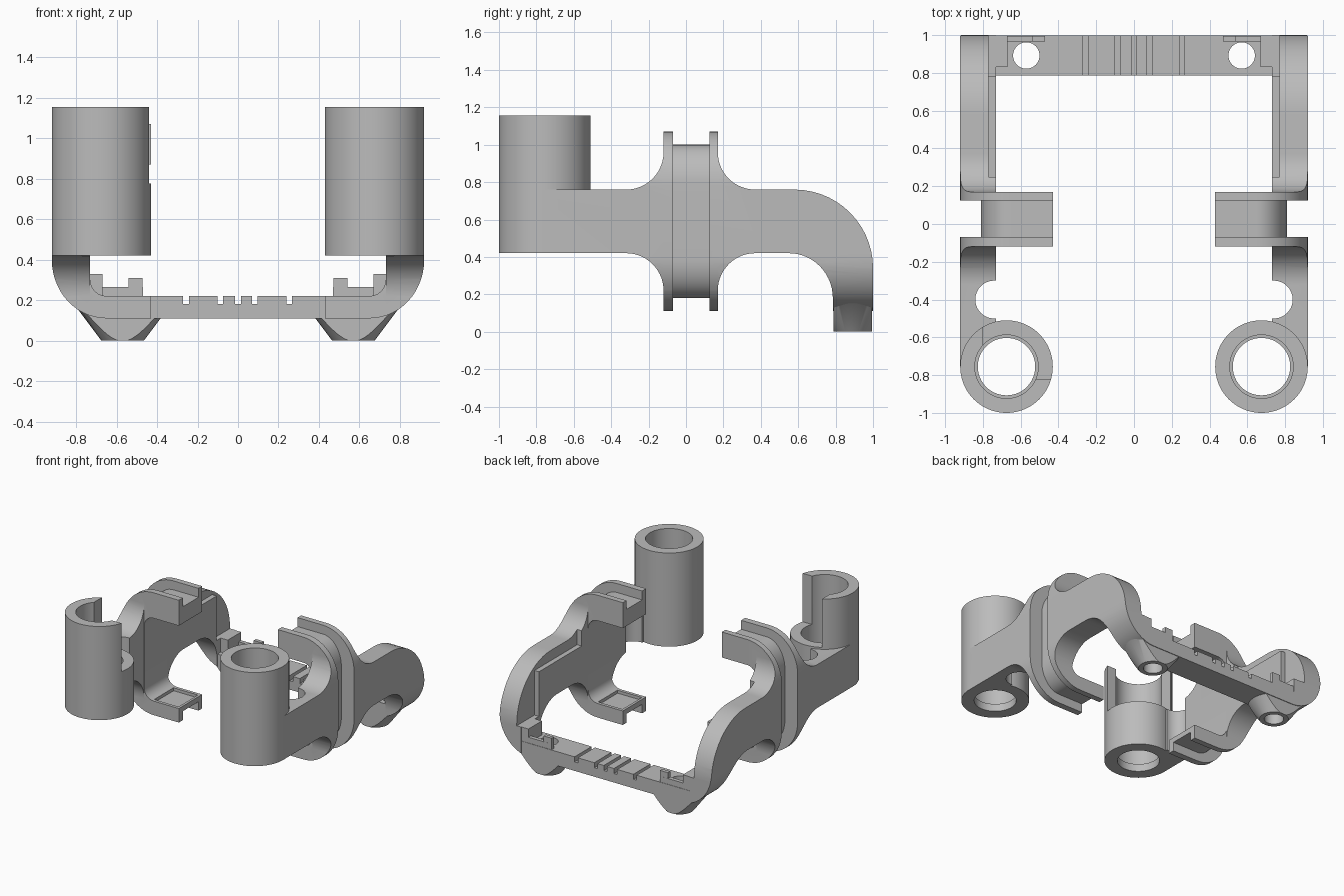
import bpy, bmesh, math
from mathutils import Matrix

if "Cube" in bpy.data.objects:
    bpy.data.objects.remove(bpy.data.objects["Cube"])

grey = bpy.data.materials.new("plain grey")
grey.diffuse_color = (0.5, 0.5, 0.5, 1)
grey.use_nodes = True
grey.node_tree.nodes["Principled BSDF"].inputs["Base Color"].default_value = grey.diffuse_color


def arc(cx, cy, rx, ry, a0, a1, n=14):
    return [(cx + rx * math.cos(math.radians(a0 + (a1 - a0) * i / n)),
             cy + ry * math.sin(math.radians(a0 + (a1 - a0) * i / n))) for i in range(n + 1)]


def finish(name, bm):
    bmesh.ops.recalc_face_normals(bm, faces=bm.faces[:])
    me = bpy.data.meshes.new(name)
    bm.to_mesh(me)
    bm.free()
    me.materials.append(grey)
    ob = bpy.data.objects.new(name, me)
    bpy.context.scene.collection.objects.link(ob)
    return ob


def prism(name, pts, axis, a, b):
    """Extrude a 2D outline along x (outline in yz) or y (outline in xz)."""
    bm = bmesh.new()
    put = (lambda p, t: (t, p[0], p[1])) if axis == 'x' else (lambda p, t: (p[0], t, p[1]))
    lo = [bm.verts.new(put(p, a)) for p in pts]
    hi = [bm.verts.new(put(p, b)) for p in pts]
    bm.faces.new(lo)
    bm.faces.new(hi[::-1])
    for i in range(len(pts)):
        j = (i + 1) % len(pts)
        bm.faces.new((lo[i], lo[j], hi[j], hi[i]))
    return finish(name, bm)


def box(name, x0, x1, y0, y1, z0, z1):
    return prism(name, [(x0, z0), (x1, z0), (x1, z1), (x0, z1)], 'y', y0, y1)


def cone(name, x, y, z0, z1, r0, r1, n=64):
    bm = bmesh.new()
    bmesh.ops.create_cone(bm, cap_ends=True, segments=n, radius1=r0, radius2=r1, depth=z1 - z0,
                          matrix=Matrix.Translation((x, y, (z0 + z1) / 2)))
    return finish(name, bm)


def boolean(ob, other, op):
    m = ob.modifiers.new("bool", 'BOOLEAN')
    m.operation, m.solver, m.object = op, 'EXACT', other
    other.hide_render = True
    bpy.context.view_layer.objects.active = ob
    bpy.ops.object.modifier_apply(modifier=m.name)
    bpy.data.objects.remove(other)


def smooth(ob):
    bpy.ops.object.select_all(action='DESELECT')
    ob.select_set(True)
    bpy.context.view_layer.objects.active = ob
    bpy.ops.object.shade_smooth_by_angle(angle=math.radians(30))


# Rounded front outline shared by arm and bracket (left side)
outer = arc(-.65, .78, .27, .29, 90, 180) + arc(-.65, .40, .27, .29, 180, 270)
outline = [(-.43, 1.07)] + outer + [(-.43, .11)]
web = arc(-.65, .79, .16, .21, 90, 180) + arc(-.65, .39, .16, .21, 180, 270)
inner = arc(-.65, .30, .08, .08, 270, 180, 6) + arc(-.65, .79, .08, .08, 180, 90, 6)

# Arm profile seen from the side, with flares into the bracket and the rear bend
arm_side = ([(-.755, .42)] + arc(-.32, .22, .2, .2, 90, 0) + arc(.37, .22, .2, .2, 180, 90)
            + arc(.55, .18, .235, .24, 90, 0) + [(.785, .1), (1, .1)]
            + arc(.58, .34, .42, .42, 0, 90) + arc(.37, .96, .2, .2, 270, 180)
            + arc(-.32, .96, .2, .2, 360, 270) + [(-.755, .76)])


def side_frame(name, mirrored, open_socket):
    # arm
    ob = prism(name, arm_side, 'x', -.92, -.731)
    boolean(ob, prism("clip", outline, 'y', -1.2, 1.2), 'INTERSECT')
    boolean(ob, box("upper_step", -.77, -.6, .25, 1.1, .68, 1.2), 'DIFFERENCE')
    boolean(ob, box("rear_step", -.77, -.6, .78, 1.1, .33, 1.2), 'DIFFERENCE')
    # C-shaped bracket with strap groove and shallow tray
    bracket = prism("bracket", outline + [(-.43, .22)] + inner + [(-.43, .87)], 'y', -.12, .17)
    boolean(ob, bracket, 'UNION')
    groove = [(-.3, 1.0)] + web + [(-.3, .18), (-.3, 0), (-1.1, 0), (-1.1, 1.2), (-.3, 1.2)]
    boolean(ob, prism("groove", groove, 'y', -.07, .125), 'DIFFERENCE')
    boolean(ob, box("tray", -.66, -.45, -.095, .145, .197, .3), 'DIFFERENCE')
    # round side notch
    boolean(ob, cone("notch", -.74, -.4, 0, 1.3, .1, .1), 'DIFFERENCE')
    # tubular socket
    tube = cone("socket", -.675, -.755, .42, 1.155, .245, .245, 80)
    if open_socket:
        boolean(tube, box("opening", -.8, -.3, -.82, -.3, .775, 1.3), 'DIFFERENCE')
    boolean(ob, tube, 'UNION')
    boolean(ob, cone("bore", -.675, -.755, .48, 1.3, .168, .168), 'DIFFERENCE')
    boolean(ob, cone("lower_bore", -.675, -.755, .3, .6, .152, .152), 'DIFFERENCE')
    if mirrored:
        ob.data.transform(Matrix.Scale(-1, 4, (1, 0, 0)))
        ob.data.flip_normals()
    smooth(ob)


side_frame("left_side_frame", False, True)
side_frame("right_side_frame", True, False)

# Rear crossbar with rounded ends
right = [(-x, z) for x, z in reversed(outer)]
bar = box("rear_crossbar", -.9, .9, .787, .999, .11, .22)
boolean(bar, prism("clip", outer + right, 'y', 0, 1.2), 'INTERSECT')
for s in (-1, 1):
    # conical foot, flattened front and back
    foot = cone("foot", s * .57, .892, 0, .2, .105, .255)
    boolean(foot, box("slab", -1.2, 1.2, .789, .994, -.1, .5), 'INTERSECT')
    boolean(bar, foot, 'UNION')
    # raised corner stop and rear lip beside the hole
    x0, x1 = sorted((s * .78, s * .67))
    boolean(bar, box("stop", x0, x1, .83, .997, .2, .33), 'UNION')
    x0, x1 = sorted((s * .69, s * .47))
    boolean(bar, box("lip", x0, x1, .965, .996, .2, .265), 'UNION')
    x0, x1 = sorted((s * .54, s * .471))
    boolean(bar, box("lip_tip", x0, x1, .966, .995, .21, .31), 'UNION')
    boolean(bar, cone("hole", s * .57, .892, -.1, .6, .07, .07, 40), 'DIFFERENCE')
# wire slots across the top
for x in (-.257, -.088, 0, .083, .254):
    boolean(bar, box("slot", x - .014, x + .014, .7, 1.1, .18, .3), 'DIFFERENCE')
smooth(bar)
